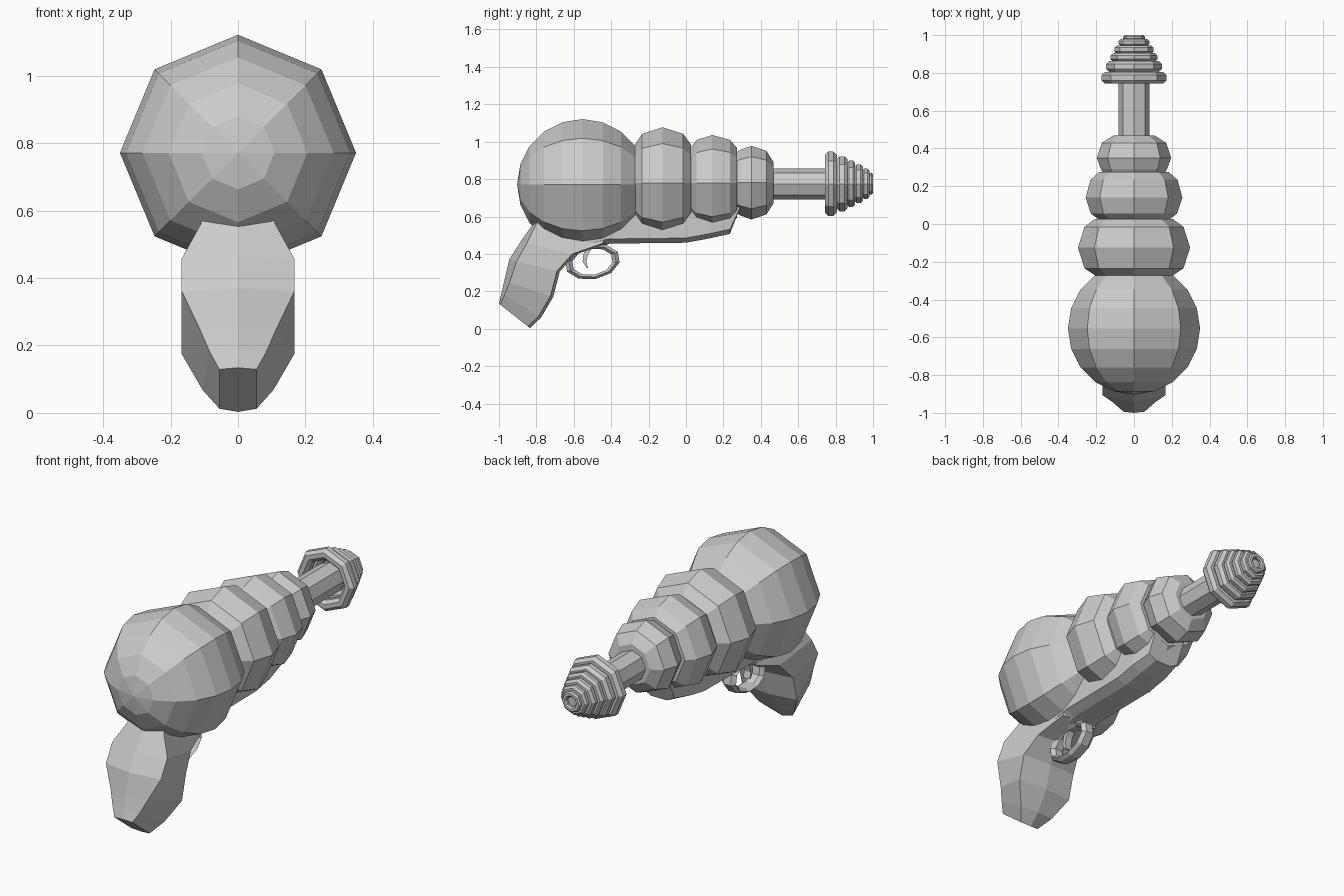
import bpy, bmesh
from math import sin, cos, pi, radians
from mathutils import Matrix, Vector

if "Cube" in bpy.data.objects:
    bpy.data.objects.remove(bpy.data.objects["Cube"])

AXIS_Z = 0.775


def finish(bm, name):
    bmesh.ops.remove_doubles(bm, verts=bm.verts, dist=1e-5)
    bmesh.ops.recalc_face_normals(bm, faces=bm.faces)
    mesh = bpy.data.meshes.new(name)
    bm.to_mesh(mesh)
    bm.free()
    ob = bpy.data.objects.new(name, mesh)
    bpy.context.collection.objects.link(ob)
    return ob


def loft(name, sections, caps=True, loop=False):
    """Skin a list of closed sections that share a point count."""
    bm = bmesh.new()
    rings = [[bm.verts.new(p) for p in s] for s in sections]
    n = len(rings[0])
    pairs = list(zip(rings, rings[1:] + rings[:1])) if loop else list(zip(rings, rings[1:]))
    for a, b in pairs:
        for i in range(n):
            j = (i + 1) % n
            bm.faces.new((a[i], a[j], b[j], b[i]))
    if caps and not loop:
        bm.faces.new(rings[0])
        bm.faces.new(rings[-1])
    return finish(bm, name)


def lathe(name, profile, z=AXIS_Z, loop=False, n=8):
    """Turn (y, radius) points around a line parallel to y."""
    return loft(name, [[(r * cos(2 * pi * i / n), y, z + r * sin(2 * pi * i / n))
                        for i in range(n)] for y, r in profile], loop=loop)


# Big rear bulb
lathe("rear_bulb", [(-0.553 - 0.35 * cos(radians(a)), max(0.35 * sin(radians(a)), 0.0005))
                    for a in range(0, 145, 18)], z=0.771)

# Shrinking body bulbs
lathe("body_bulb_1", [(-0.273, 0.205), (-0.235, 0.262), (-0.125, 0.297),
                      (-0.015, 0.262), (0.027, 0.205)], z=0.78)
lathe("body_bulb_2", [(0.027, 0.19), (0.055, 0.228), (0.14, 0.256),
                      (0.235, 0.23), (0.274, 0.185)], z=0.78)
lathe("body_bulb_3", [(0.274, 0.165), (0.29, 0.175), (0.35, 0.197),
                      (0.43, 0.17), (0.468, 0.11)], z=0.781)

# Barrel
lathe("barrel", [(0.44, 0.083), (0.975, 0.083 * 0.4)][:1] + [(0.80, 0.083), (0.975, 0.035)])

# Stepped emitter rings at the muzzle
for k, (y0, y1, r) in enumerate([(0.743, 0.806, 0.172), (0.803, 0.864, 0.147),
                                 (0.86, 0.904, 0.124), (0.90, 0.946, 0.104),
                                 (0.942, 0.98, 0.081), (0.974, 1.0, 0.058)]):
    h, inner = y1 - y0, r - min(0.06, r * 0.5)
    c = h * 0.28
    lathe(f"emitter_ring_{k + 1}",
          [(y0, inner + c), (y0, r - c), (y0 + c, r), (y1 - c, r), (y1, r - c),
           (y1, inner + c), (y1 - c, inner), (y0 + c, inner)], loop=True)


# Grip: back edge, front edge and half widths from top to butt
def grip_section(by, bz, bw, fy, fz, fw, ridge):
    d = (Vector((fy, fz)) - Vector((by, bz))).normalized()
    b, f = Vector((by, bz)), Vector((fy, fz))
    bs, fs = b + d * ridge, f - d * 0.015
    return [(0, *b), (bw, *bs), (fw, *fs), (0, *f), (-fw, *fs), (-bw, *bs)]


loft("grip", [grip_section(*s) for s in [
    (-0.77, 0.63, 0.10, -0.40, 0.53, 0.11, 0.01),
    (-0.815, 0.565, 0.11, -0.43, 0.452, 0.11, 0.015),
    (-0.885, 0.465, 0.167, -0.594, 0.396, 0.14, 0.035),
    (-0.945, 0.37, 0.167, -0.675, 0.305, 0.167, 0.04),
    (-0.972, 0.255, 0.112, -0.71, 0.17, 0.167, 0.03),
    (-0.987, 0.19, 0.083, -0.775, 0.06, 0.105, 0.02),
    (-1.0, 0.134, 0.055, -0.834, 0.003, 0.055, 0.008)]])

# Under-frame running forward from the grip: y at top, y at bottom, keel z, half width
loft("under_frame", [[(-w, yt, 0.65), (-w, yb, zk + 0.025), (-w * 0.5, yb, zk),
                      (w * 0.5, yb, zk), (w, yb, zk + 0.025), (w, yt, 0.65)]
                     for yt, yb, zk, w in [
                         (-0.62, -0.60, 0.40, 0.12), (-0.50, -0.52, 0.43, 0.115),
                         (-0.40, -0.42, 0.455, 0.11), (0.0, 0.0, 0.46, 0.11),
                         (0.12, 0.12, 0.482, 0.11), (0.29, 0.235, 0.507, 0.095)]])

# Trigger guard: tilted oval hoop
hoop = []
for i in range(10):
    a = 2 * pi * (i + 0.5) / 10
    sec = []
    for x, s in [(-0.022, 1), (0.022, 1), (0.042, 0.87), (0.022, 0.74),
                 (-0.022, 0.74), (-0.042, 0.87)]:
        sec.append((x, 0.15 * s * cos(a), 0.094 * s * sin(a)))
    hoop.append(sec)
guard = loft("trigger_guard", hoop, loop=True)
guard.data.transform(Matrix.Translation((0, -0.5, 0.358)) @ Matrix.Rotation(radians(10), 4, 'X'))

# Trigger: thin crescent
loft("trigger", [[(-0.02, y, z), (0.02, y, z), (0.02, y + t, z), (-0.02, y + t, z)]
                 for y, z, t in [(-0.525, 0.44, 0.03), (-0.548, 0.40, 0.026),
                                 (-0.553, 0.36, 0.02), (-0.532, 0.325, 0.008)]])
